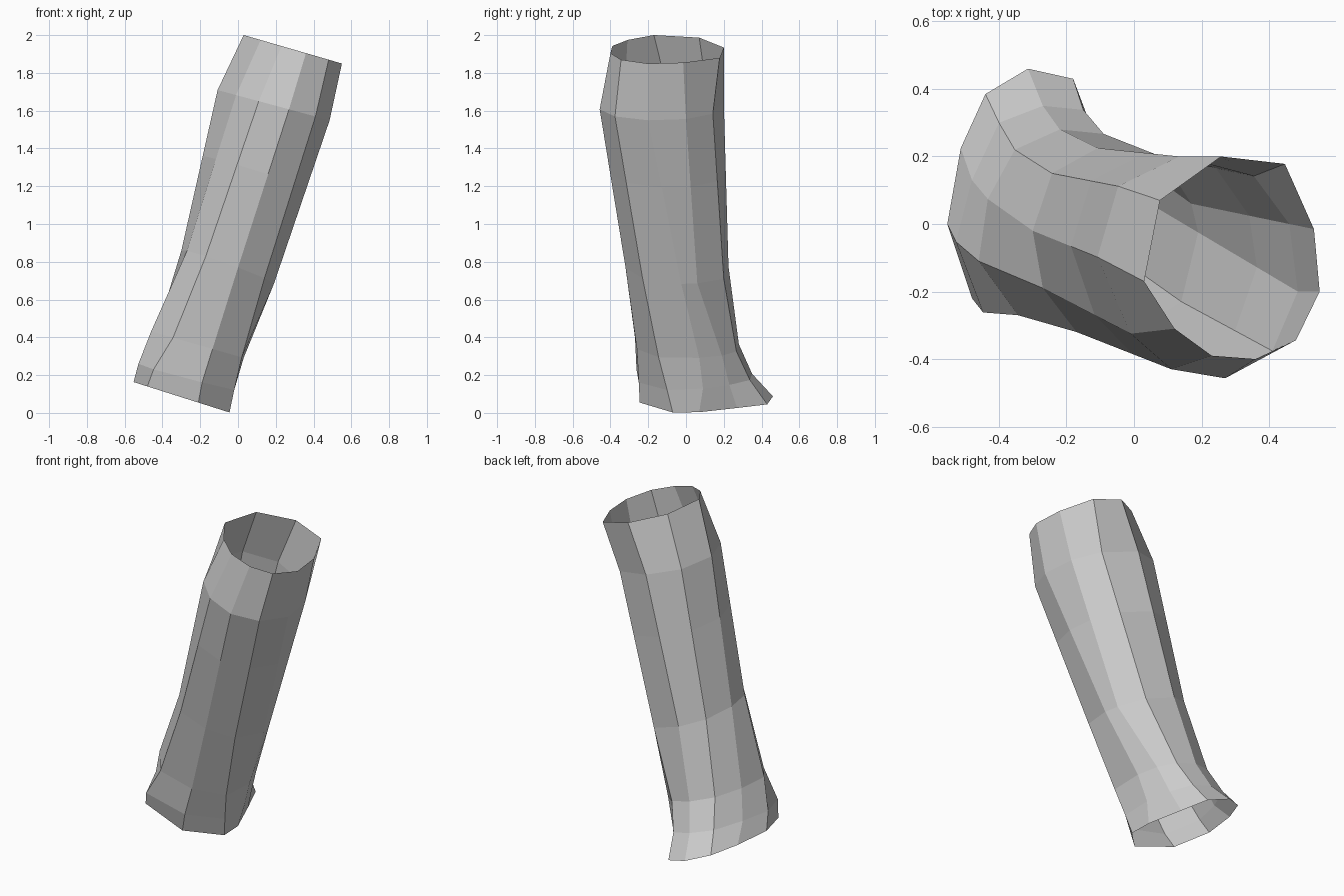
import bpy
import bmesh
from mathutils import Vector

# Ten-sided cross-sections, bottom to top: tilted plane (a, b, c) for
# z = a + b*x + c*y, then the outline clockwise from the back right
SECTIONS = [
    ((-.012, -.317, 0), [(-.18, .43), (-.12, .27), (-.05, .07), (-.045, -.07), (-.21, -.245),
                         (-.48, -.22), (-.553, 0), (-.513, .225), (-.44, .385), (-.314, .46)]),
    ((.12, -.27, .04), [(-.15, .338), (-.07, .23), (-.02, .09), (-.02, -.1), (-.19, -.25),
                        (-.447, -.262), (-.527, -.053), (-.48, .13), (-.4, .3), (-.27, .35)]),
    ((.3, -.285, 0), [(-.09, .267), (-.01, .19), (.03, .07), (.02, -.145), (-.135, -.26),
                      (-.344, -.27), (-.46, -.11), (-.433, .074), (-.353, .22), (-.22, .28)]),
    ((.75, -.36, -.06), [(.08, .2), (.17, .06), (.19, -.025), (.14, -.23), (0, -.32),
                         (-.17, -.32), (-.27, -.19), (-.3, -.02), (-.243, .15), (-.107, .225)]),
    ((1.68, -.27, 0), [(.355, .142), (.46, 0), (.485, -.2), (.41, -.376), (.27, -.457),
                       (.11, -.43), (-.01, -.325), (-.108, -.098), (-.047, .112), (.135, .2)]),
    ((2.009, -.29, 0), [(.447, .178), (.533, -.015), (.55, -.2), (.48, -.344), (.36, -.4),
                        (.23, -.39), (.12, -.31), (.03, -.17), (.077, .07), (.258, .2)]),
]


def ring(plane, outline):
    a, b, c = plane
    return [Vector((x, y, a + b * x + c * y)) for x, y in outline]


rings = [ring(*s) for s in SECTIONS]
# Intermediate ring on the long upper stretch
rings.insert(4, [p.lerp(q, .59) for p, q in zip(rings[3], rings[4])])

# Loft the open, leaning sleeve
bm = bmesh.new()
loops = [[bm.verts.new(p) for p in r] for r in rings]
for low, high in zip(loops, loops[1:]):
    for i in range(len(low)):
        j = (i + 1) % len(low)
        bm.faces.new((low[j], low[i], high[i], high[j]))

mesh = bpy.data.meshes.new("sleeve")
bm.to_mesh(mesh)
bm.free()
sleeve = bpy.data.objects.new("sleeve", mesh)
bpy.context.collection.objects.link(sleeve)
